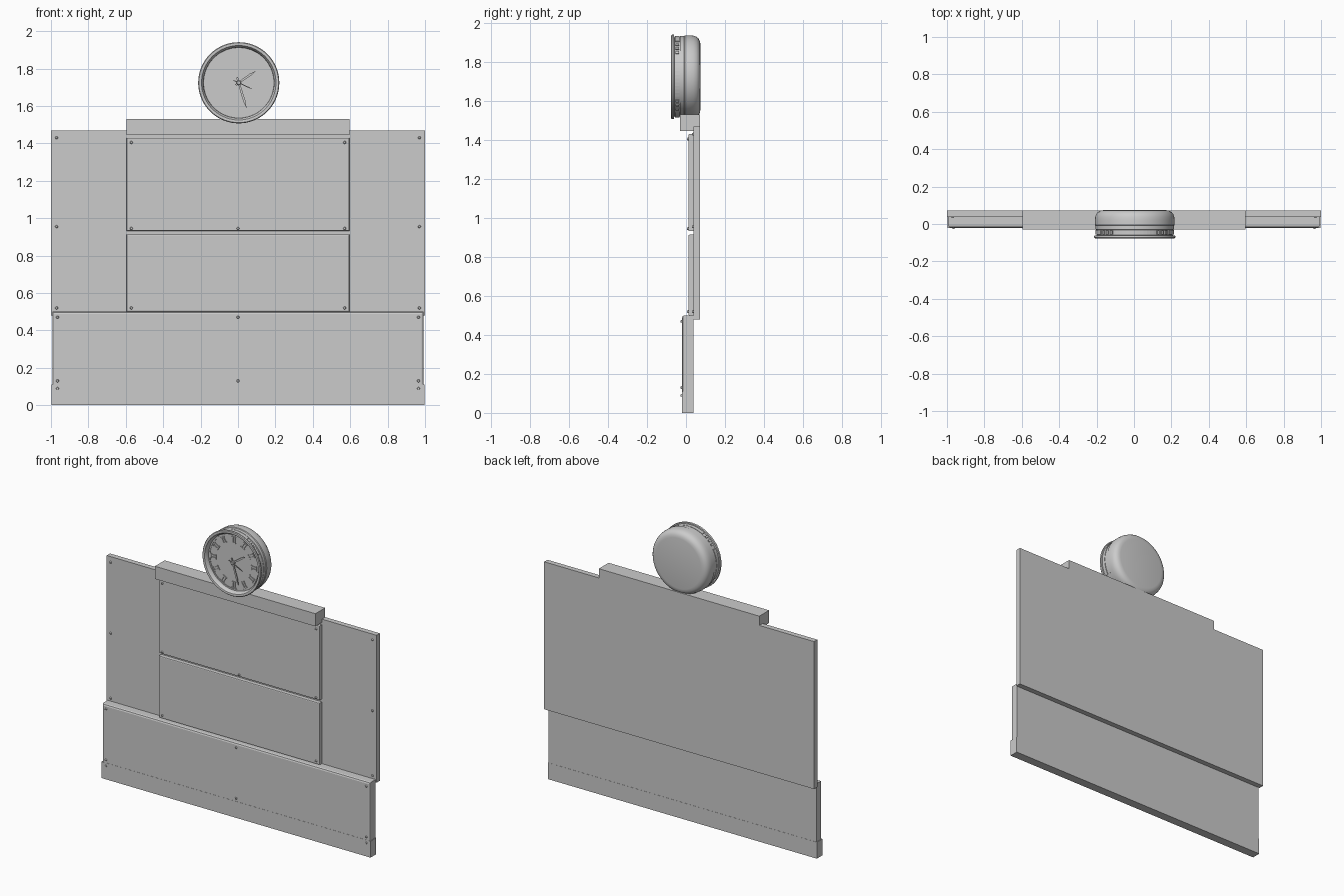
import bpy, bmesh
from math import cos, sin, pi, radians
from mathutils import Matrix, Vector

if "Cube" in bpy.data.objects:
    bpy.data.objects.remove(bpy.data.objects["Cube"])

CX, CZ = 0.004, 1.724   # clock centre


def finish(name, bm, smooth=False):
    bmesh.ops.recalc_face_normals(bm, faces=bm.faces)
    me = bpy.data.meshes.new(name)
    bm.to_mesh(me)
    bm.free()
    if smooth:
        me.shade_smooth()
        me.set_sharp_from_angle(angle=radians(32))
    ob = bpy.data.objects.new(name, me)
    bpy.context.collection.objects.link(ob)
    return ob


def add_box(bm, size, matrix):
    bmesh.ops.create_cube(bm, size=1, matrix=matrix @ Matrix.Diagonal((*size, 1)))


def slab(name, half, y0, y1, z0, z1, chamfer=0):
    """Board centred on x, with optional chamfer round its front face."""
    bm = bmesh.new()
    add_box(bm, (2 * half, y1 - y0, z1 - z0),
            Matrix.Translation((0, (y0 + y1) / 2, (z0 + z1) / 2)))
    if chamfer:
        front = [e for e in bm.edges if all(abs(v.co.y - y0) < 1e-5 for v in e.verts)]
        bmesh.ops.bevel(bm, geom=front, offset=chamfer, segments=2, profile=0.5,
                        affect='EDGES')
    return finish(name, bm)


def lathe(name, profile, steps=72):
    """Spin (radius, y) points round the clock axis."""
    bm = bmesh.new()
    verts = [bm.verts.new((r, y, 0)) for r, y in profile]
    edges = [bm.edges.new(p) for p in zip(verts, verts[1:])]
    bmesh.ops.spin(bm, geom=verts + edges, cent=(0, 0, 0), axis=(0, 1, 0),
                   angle=2 * pi, steps=steps)
    bmesh.ops.remove_doubles(bm, verts=bm.verts, dist=1e-5)
    bmesh.ops.translate(bm, verts=bm.verts, vec=(CX, 0, CZ))
    return finish(name, bm, True)


def polar(angle, radius, y):
    """Frame on the clock: local x points outward along the angle."""
    return (Matrix.Translation((CX, 0, CZ)) @ Matrix.Rotation(-radians(angle), 4, 'Y')
            @ Matrix.Translation((radius, y, 0)))


# Boards
slab("back_board", 1.0, 0.038, 0.073, 0.48, 1.468)
slab("upper_panel", 0.595, 0.012, 0.038, 0.932, 1.43, 0.006)
slab("lower_panel", 0.595, 0.012, 0.038, 0.50, 0.914, 0.006)
slab("base_board", 0.993, -0.02, 0.038, 0.0, 0.50, 0.012)
slab("base_plinth", 0.997, -0.021, 0.039, 0.0, 0.11)
slab("top_beam", 0.595, -0.03, 0.073, 1.445, 1.53)

# Screws on every board: (x, z, front y), mirrored in x
screws = [(0.97, z, 0.038) for z in (1.43, 0.955, 0.52)]
screws += [(0.57, z, 0.012) for z in (1.405, 0.945, 0.52)] + [(0, 0.945, 0.012)]
screws += [(0.965, z, -0.02) for z in (0.47, 0.13, 0.09)]
screws += [(0, z, -0.02) for z in (0.47, 0.13)]
bm = bmesh.new()
for x, z, y in screws:
    for sx in ((x, -x) if x else (0,)):
        bmesh.ops.create_cone(bm, cap_ends=True, segments=12, radius1=0.008,
                              radius2=0.005, depth=0.008,
                              matrix=Matrix.Translation((sx, y - 0.003, z))
                              @ Matrix.Rotation(pi / 2, 4, 'X'))
finish("screws", bm)

# Clock case: rounded back, grooved side, front flange and recessed dial
lathe("clock_case", [
    (0, 0.074), (0.168, 0.074), (0.184, 0.071), (0.197, 0.064), (0.206, 0.053),
    (0.211, 0.038), (0.213, 0.02), (0.213, -0.005), (0.209, -0.009), (0.209, -0.03),
    (0.203, -0.032), (0.203, -0.06), (0.215, -0.061), (0.217, -0.065),
    (0.217, -0.071), (0.213, -0.076), (0.206, -0.077), (0.199, -0.075),
    (0.190, -0.062), (0.188, -0.048), (0, -0.048)])
lathe("dial_track", [(0.183, -0.047), (0.183, -0.051), (0.177, -0.051), (0.177, -0.047)])

# Raised blocks in the side groove: long bands with short lugs between
bm = bmesh.new()
for quarter in range(0, 360, 90):
    for k in range(-5, 6):
        add_box(bm, (0.012, 0.024, 0.0195), polar(quarter + k * 5.2, 0.203, -0.045))
    for a in (37, 45, 53):
        add_box(bm, (0.014, 0.02, 0.014), polar(quarter + a, 0.203, -0.045))
finish("rim_lugs", bm)

# Plain hour markers (paired bars with end caps) and minute ticks
bm = bmesh.new()
for hour in range(12):
    a = hour * 30
    for side in (-0.008, 0.008):
        add_box(bm, (0.038, 0.008, 0.007),
                polar(a, 0.15, -0.05) @ Matrix.Translation((0, 0, side)))
    for r in (0.131, 0.169):
        add_box(bm, (0.005, 0.008, 0.031), polar(a, r, -0.05))
finish("hour_markers", bm)


# Hands, tapered bars pointing along an angle from the dial's right
def hand(name, angle, tail, length, width, y):
    bm = bmesh.new()
    pts = [(-tail, -width * 0.4), (length * 0.7, -width / 2), (length, 0),
           (length * 0.7, width / 2), (-tail, width * 0.4)]
    face = bm.faces.new([bm.verts.new((x, y, z)) for x, z in pts])
    ext = bmesh.ops.extrude_face_region(bm, geom=[face])["geom"]
    bmesh.ops.translate(bm, vec=(0, 0.004, 0),
                        verts=[v for v in ext if isinstance(v, bmesh.types.BMVert)])
    bm.transform(polar(angle, 0, 0))
    return finish(name, bm)


hand("hour_hand", 35, 0.02, 0.11, 0.012, -0.058)
hand("minute_hand", -73, 0.03, 0.145, 0.012, -0.063)
hand("second_hand", -25, 0.03, 0.085, 0.005, -0.067)
lathe("hand_hub", [(0, -0.07), (0.009, -0.07), (0.012, -0.066), (0.012, -0.047)], 24)
